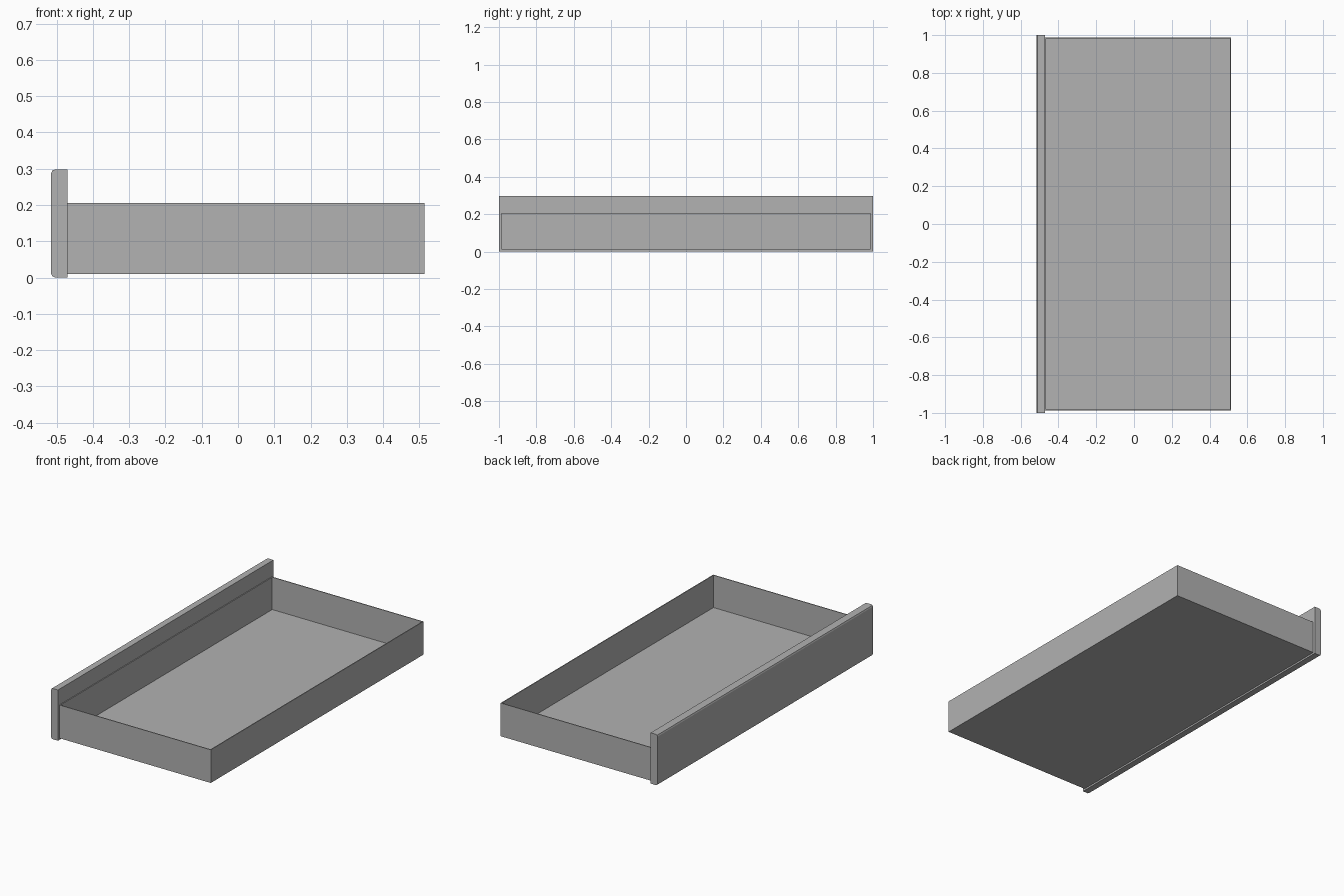
import bpy

cube = bpy.data.objects.get("Cube")
if cube:
    bpy.data.objects.remove(cube, do_unlink=True)

grey = bpy.data.materials.new("plain grey")
grey.use_nodes = True
colour = (0.445, 0.445, 0.445, 1)
grey.diffuse_color = colour
grey.node_tree.nodes["Principled BSDF"].inputs["Base Color"].default_value = colour


def box(name, x, y, z):
    """Box spanning the given (low, high) ranges."""
    spans = (x, y, z)
    bpy.ops.mesh.primitive_cube_add(size=1)
    ob = bpy.context.object
    ob.name = name
    for v in ob.data.vertices:
        v.co = [hi if c > 0 else lo for c, (lo, hi) in zip(v.co, spans)]
    ob.data.materials.append(grey)
    return ob


FRONT, BACK, SIDE = -0.47, 0.514, 0.987
BASE, TOP, T = 0.01, 0.205, 0.005

# Drawer face, with its long outer edges softened
panel = box("drawer_face", (-0.515, FRONT), (-1, 1), (0, 0.298))
mesh = panel.data
weights = mesh.attributes.new("bevel_weight_edge", "FLOAT", "EDGE")
for e in mesh.edges:
    if all(mesh.vertices[i].co.x < FRONT - T for i in e.vertices):
        a, b = (mesh.vertices[i].co for i in e.vertices)
        weights.data[e.index].value = float(abs(a.y - b.y) > 1)
bevel = panel.modifiers.new("soft_edges", "BEVEL")
bevel.limit_method = "WEIGHT"
bevel.width = 0.011
bevel.segments = 2

# Thin tray: floor, two sides, inner front and back
box("tray_floor", (FRONT, BACK), (-SIDE, SIDE), (BASE, BASE + T))
wall_z = (BASE + T, TOP)
for name, y in (("right_wall", -SIDE), ("left_wall", SIDE - T)):
    box(name, (FRONT, BACK), (y, y + T), wall_z)
for name, x in (("inner_face_wall", FRONT), ("end_wall", BACK - T)):
    box(name, (x, x + T), (T - SIDE, SIDE - T), wall_z)
